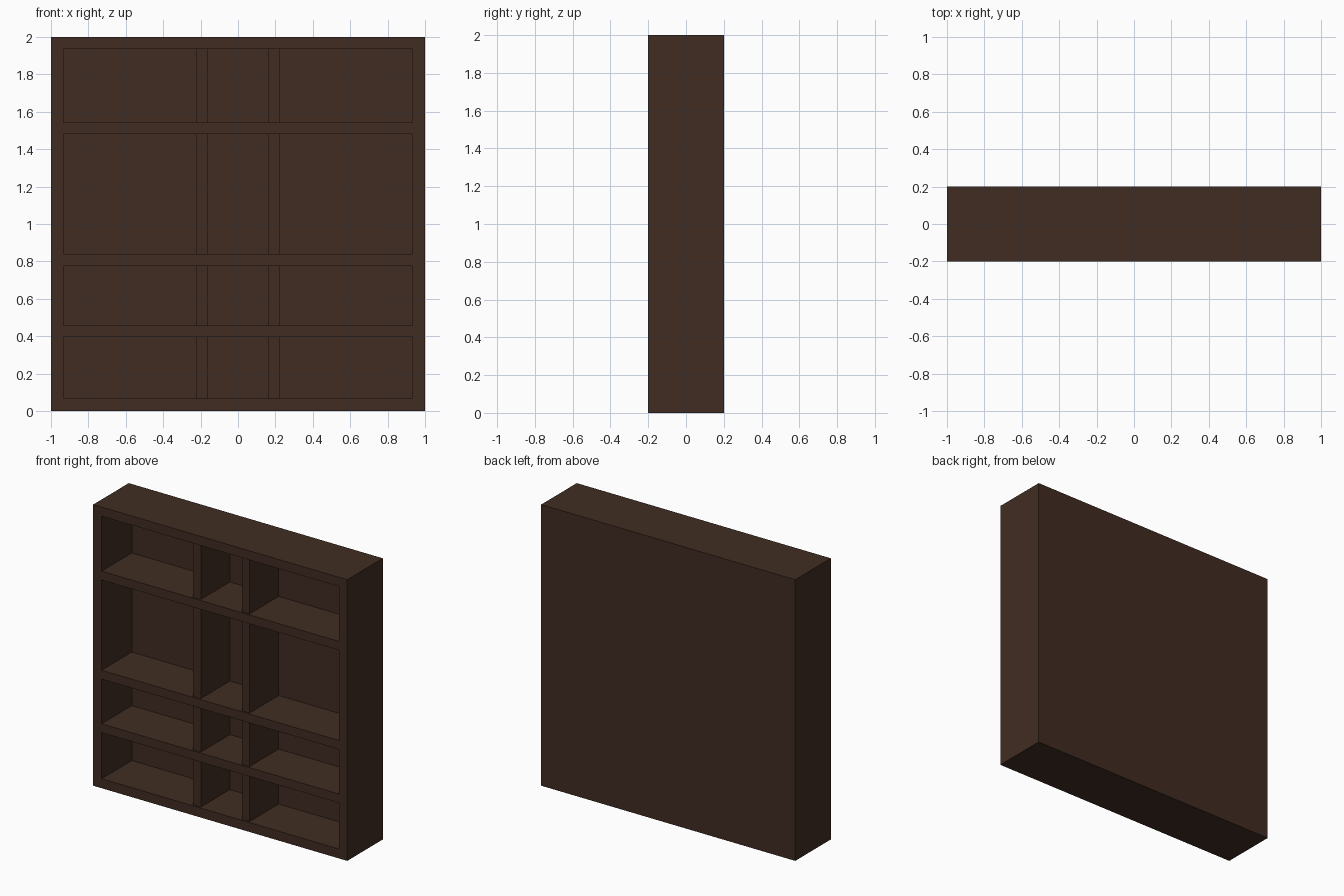
import bpy

if "Cube" in bpy.data.objects:
    bpy.data.objects.remove(bpy.data.objects["Cube"])

wood = bpy.data.materials.new("dark_brown_wood")
wood.diffuse_color = (0.0513, 0.0252, 0.0160, 1.0)
wood.use_nodes = True
wood.node_tree.nodes["Principled BSDF"].inputs["Base Color"].default_value = wood.diffuse_color


def box(name, x, y, z):
    """Box from (min, max) pairs on each axis."""
    bpy.ops.mesh.primitive_cube_add(size=1)
    ob = bpy.context.object
    ob.name = name
    for v in ob.data.vertices:
        v.co = [lo + (c + 0.5) * (hi - lo) for c, (lo, hi) in zip(v.co, (x, y, z))]
    ob.data.materials.append(wood)
    return ob


INNER_X = 0.934                      # half width of the open bays
BACK_Y = 0.14                        # inner face of the back panel
DIVIDER_FRONT = -0.187               # dividers sit slightly behind the frame
BAYS = [(0.067, 0.395), (0.458, 0.776), (0.839, 1.481), (1.544, 1.935)]

# Solid carcass: frame, shelves and back in one piece
carcass = box("shelf_carcass", (-1, 1), (-0.2, 0.2), (0, 2))

# Hollow out the four open bays from the front
for i, bay in enumerate(BAYS):
    cutter = box(f"bay_cutter_{i + 1}", (-INNER_X, INNER_X), (-0.3, BACK_Y), bay)
    cut = carcass.modifiers.new(f"bay_{i + 1}", 'BOOLEAN')
    cut.operation = 'DIFFERENCE'
    cut.solver = 'EXACT'
    cut.object = cutter
    bpy.context.view_layer.objects.active = carcass
    bpy.ops.object.modifier_apply(modifier=cut.name)
    bpy.data.objects.remove(cutter)

# Two upright dividers in every bay
for i, bay in enumerate(BAYS):
    for side, x in (("left", (-0.222, -0.162)), ("right", (0.162, 0.222))):
        box(f"{side}_divider_{i + 1}", x, (DIVIDER_FRONT, BACK_Y), bay)
